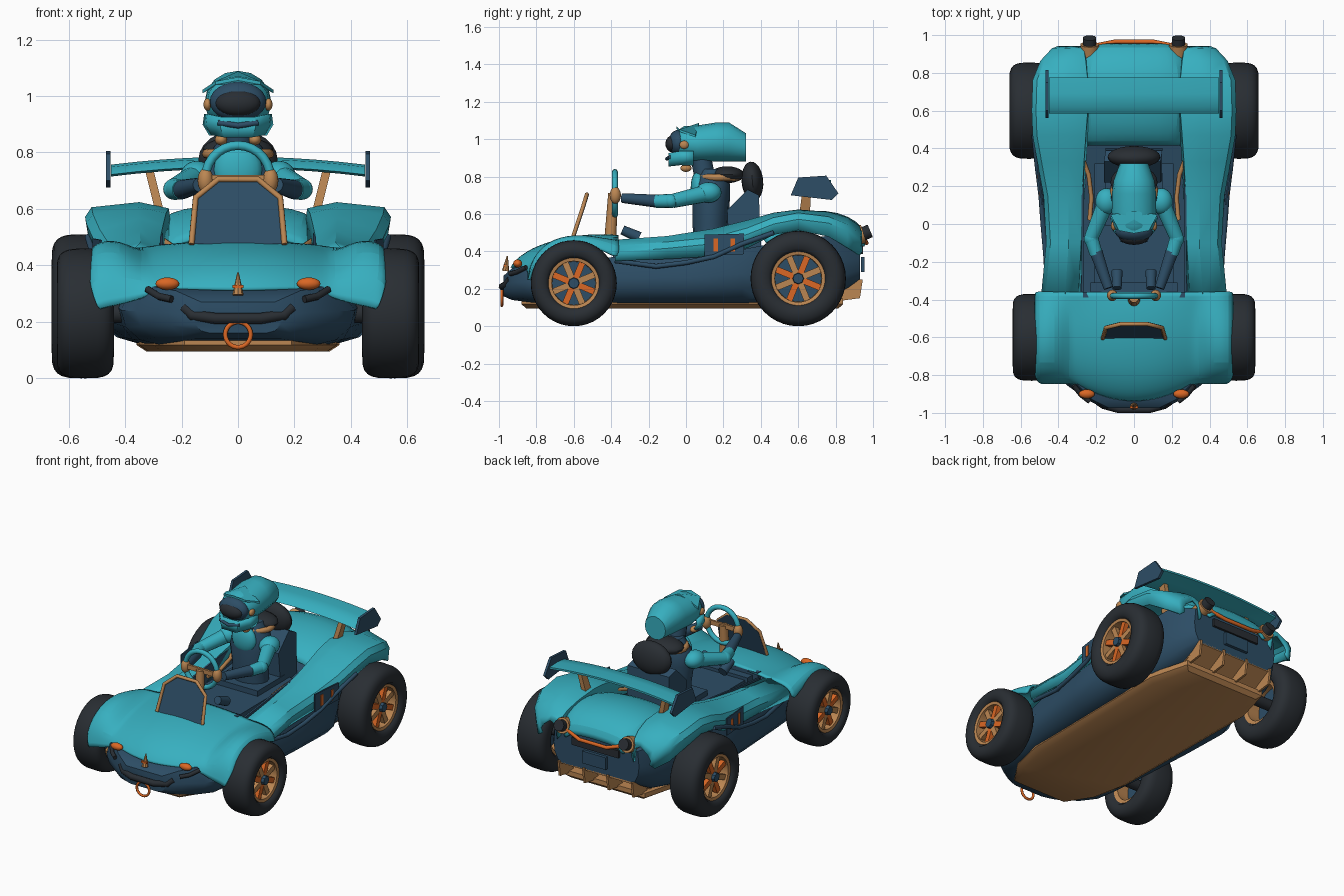
import bpy, bmesh, math
from mathutils import Matrix, Vector, Euler

if "Cube" in bpy.data.objects:
    bpy.data.objects.remove(bpy.data.objects["Cube"])

def material(name, rgb):
    m = bpy.data.materials.new(name)
    m.diffuse_color = (*rgb, 1)
    m.use_nodes = True
    m.node_tree.nodes["Principled BSDF"].inputs["Base Color"].default_value = m.diffuse_color
    return m

TEAL = material("teal", (0.038, 0.43, 0.525))
NAVY = material("navy", (0.026, 0.075, 0.132))
BLACK = material("tyre black", (0.022, 0.027, 0.033))
TAN = material("tan", (0.50, 0.24, 0.085))
ORANGE = material("orange", (0.70, 0.135, 0.018))

def finish(name, bm, mat, mirror=False, solid=0, sub=0, angle=35):
    bmesh.ops.recalc_face_normals(bm, faces=bm.faces)
    me = bpy.data.meshes.new(name)
    bm.to_mesh(me)
    bm.free()
    me.materials.append(mat)
    ob = bpy.data.objects.new(name, me)
    bpy.context.collection.objects.link(ob)
    if mirror:
        ob.modifiers.new("mirror", 'MIRROR').use_clip = True
    if sub:
        ob.modifiers.new("subdivide", 'SUBSURF').levels = sub
    if solid:
        md = ob.modifiers.new("thickness", 'SOLIDIFY')
        md.thickness, md.offset = solid, 0
    bpy.ops.object.select_all(action='DESELECT')
    bpy.context.view_layer.objects.active = ob
    ob.select_set(True)
    bpy.ops.object.shade_smooth_by_angle(angle=math.radians(angle))
    return ob

def grid(name, rows, mat, wrap=False, caps=False, **kw):
    """Skin a list of point rows; wrap closes each row into a ring."""
    bm = bmesh.new()
    vs = [[bm.verts.new(p) for p in r] for r in rows]
    n = len(rows[0])
    for a, b in zip(vs, vs[1:]):
        for i in range(n if wrap else n - 1):
            j = (i + 1) % n
            bm.faces.new((a[i], a[j], b[j], b[i]))
    if caps:
        bm.faces.new(vs[0])
        bm.faces.new(vs[-1])
    return finish(name, bm, mat, **kw)

def place(c, s=(1, 1, 1), rot=(0, 0, 0)):
    return Matrix.LocRotScale(Vector(c), Euler([math.radians(a) for a in rot]), Vector(s))

def box(name, c, s, mat, rot=(0, 0, 0), **kw):
    bm = bmesh.new()
    bmesh.ops.create_cube(bm, size=1, matrix=place(c, s, rot))
    return finish(name, bm, mat, **kw)

def ball(name, c, r, mat, rot=(0, 0, 0), **kw):
    bm = bmesh.new()
    bmesh.ops.create_uvsphere(bm, u_segments=20, v_segments=12, radius=1, matrix=place(c, r, rot))
    return finish(name, bm, mat, **kw)

def rod(name, a, b, r1, r2, mat, n=14, **kw):
    a, b = Vector(a), Vector(b)
    bm = bmesh.new()
    m = Matrix.Translation((a + b) / 2) @ (b - a).to_track_quat('Z', 'Y').to_matrix().to_4x4()
    bmesh.ops.create_cone(bm, cap_ends=True, segments=n, radius1=r1, radius2=r2, depth=(b - a).length, matrix=m)
    return finish(name, bm, mat, **kw)

def tube(name, pts, r, mat, cyclic=False, both=False):
    for s in ((1, -1) if both else (1,)):
        cu = bpy.data.curves.new(name, 'CURVE')
        cu.dimensions, cu.bevel_depth, cu.bevel_resolution, cu.use_fill_caps = '3D', r, 2, True
        sp = cu.splines.new('POLY')
        sp.points.add(len(pts) - 1)
        for p, q in zip(sp.points, pts):
            p.co = (s * q[0], q[1], q[2], 1)
        sp.use_cyclic_u = cyclic
        cu.materials.append(mat)
        bpy.context.collection.objects.link(bpy.data.objects.new(name, cu))

def plate(name, pts, offset, mat, **kw):
    """Flat outline extruded by an offset."""
    return grid(name, [pts, [Vector(p) + Vector(offset) for p in pts]], mat, wrap=True, caps=True, **kw)

def circle(c, r, n=28):
    return [(c[0] + r * math.cos(2 * math.pi * i / n), c[1], c[2] + r * math.sin(2 * math.pi * i / n)) for i in range(n)]

def lathe_x(name, profile, cy, cz, mat, n=40, **kw):
    rows = [[(x, cy + r * math.cos(2 * math.pi * i / n), cz + r * math.sin(2 * math.pi * i / n)) for i in range(n)]
            for x, r in profile]
    return grid(name, rows + rows[:1], mat, wrap=True, mirror=True, **kw)

# Wheels: rounded tyre, rim, spokes and hub
for tag, cy, R, x0, x1, q in (("front", -0.6, 0.23, 0.44, 0.642, .132), ("rear", 0.6, 0.255, 0.45, 0.66, .14)):
    xm, hw = (x0 + x1) / 2, (x1 - x0) / 2
    arc = []
    for i in range(13):
        a = math.pi * i / 12
        c, s = math.cos(a), math.sin(a)
        arc.append((xm - hw * math.copysign(abs(c) ** .6, c), q + .02 + (R - q - .02) * s ** .6))
    lathe_x(tag + "_tyre", [(x0 + .03, q)] + arc + [(x1 - .03, q)], cy, R, BLACK, angle=60)
    lathe_x(tag + "_rim", [(x0 + .02, q + .004), (x1 - .018, q + .004), (x1 - .022, q - .014), (x0 + .03, q - .02)], cy, R, TAN)
    xf = x1 - 0.05
    rod(tag + "_rim_back", (xf - .04, cy, R), (xf - .03, cy, R), q, q, NAVY, n=28, mirror=True)
    rod(tag + "_axle", (0.3, cy, R), (xf - .03, cy, R), .035, .035, BLACK, mirror=True)
    for i in range(8):
        a = math.pi * (i + .5) / 4
        d = q * .56
        box(tag + "_spoke", (xf, cy + d * math.cos(a), R + d * math.sin(a)), (.03, q * .84, .034),
            ORANGE if i % 2 else TAN, rot=(math.degrees(a), 0, 0), mirror=True)
    rod(tag + "_hub", (xf - .03, cy, R), (xf + .035, cy, R), .036, .028, NAVY, n=8, mirror=True)

# Hull: y, top half width, middle half width, bottom half width, top, bottom
HULL = [(-.975, .13, .16, .10, .27, .16), (-.93, .22, .25, .15, .31, .14), (-.85, .30, .36, .22, .325, .13), (-.75, .34, .415, .28, .34, .12),
        (-.6, .36, .425, .32, .36, .12), (-.37, .41, .445, .35, .37, .125), (0, .44, .478, .36, .37, .125),
        (.3, .46, .503, .36, .41, .125), (.4, .44, .45, .35, .43, .125), (.6, .42, .425, .33, .46, .13), (.8, .38, .40, .30, .49, .17), (.93, .30, .31, .25, .46, .24)]
rows = []
for y, a, b, c, zt, zb in HULL:
    zm = zb + (zt - zb) * .55
    half = [(a, zt), (b, zm)]
    for t in (30, 60, 90):
        t = math.radians(t)
        half.append((c + (b - c) * math.cos(t), zm + (zb - zm) * math.sin(t)))
    rows.append([(x, y, z) for x, z in half] + [(-x, y, z) for x, z in reversed(half)])
grid("hull", rows, NAVY, wrap=True, caps=True)

# Flat floor with bevelled outline, rear diffuser and fins
out = [(.19, -.88), (.30, -.72), (.35, -.5), (.36, .58), (.29, .84)]
out = out + [(-x, y) for x, y in reversed(out)]
grid("undertray", [[(x * .9, y * .97, .095) for x, y in out], [(x, y, .118) for x, y in out],
                   [(x, y, .148) for x, y in out]], TAN, wrap=True, caps=True)
plate("diffuser_panel", [(-.28, .76, .14), (.28, .76, .14), (.27, .93, .235), (-.27, .93, .235)], (0, 0, .012), TAN)
for x in (.08, .26):
    plate("diffuser_fin", [(x, .78, .13), (x, .93, .15), (x, .945, .25), (x, .86, .25)], (.014, 0, 0), TAN, mirror=True)

# Bonnet and front wings in one skin: y, nose bow, heights across
COLS = (0, .16, .29, .34, .42, .51, .52)
FRONT = [(-.84, .10, (.31, .315, .315, .29, .265, .25, .24)), (-.82, .09, (.36, .355, .34, .335, .36, .35, .32)),
         (-.74, .06, (.43, .425, .395, .39, .455, .45, .40)), (-.6, .01, (.48, .472, .44, .43, .495, .485, .44)),
         (-.46, 0, (.49, .482, .455, .445, .478, .46, .42)), (-.36, 0, (.482, .477, .465, .455, .455, .43, .35))]
rows = []
for k, (y, bow, zs) in enumerate(FRONT):
    s = .95 if k == 0 else 1
    rows.append([(x * s, y - bow * max(0, 1 - (x / .32) ** 2), z) for x, z in zip(COLS, zs)])
grid("bonnet_and_front_wings", rows, TEAL, mirror=True, sub=2, solid=.014)

# Side rails swelling into rear wings: y, inner x, outer x, top, outer edge, lower edge
RAIL = [(-.38, .30, .485, .455, .425, .35), (-.1, .285, .458, .475, .445, .36), (.15, .28, .472, .515, .47, .375),
        (.33, .27, .505, .56, .52, .42), (.47, .26, .53, .60, .575, .49), (.6, .25, .535, .617, .60, .515),
        (.76, .25, .53, .605, .58, .48), (.86, .26, .49, .575, .54, .42), (.925, .27, .43, .53, .49, .38), (.935, .29, .40, .50, .46, .40)]
grid("rail_and_rear_wing", [[(xi - .01, y, zt - .11), (xi, y, zt - .02), ((xi * .65 + xo * .35), y, zt), (xo - .02, y, zo),
     (xo, y, zo - .03), (xo - .01, y, zl)] for y, xi, xo, zt, zo, zl in RAIL], TEAL, mirror=True, solid=.014)

# Rear deck
DECK = [(.42, .26, .50, .47), (.47, .27, .56, .52), (.6, .28, .605, .57), (.75, .29, .62, .58), (.87, .27, .585, .55),
        (.94, .23, .53, .50), (.95, .21, .47, .45)]
grid("rear_deck", [[(0, y, z), (w * .5, y, z - (z - e) * .25), (w * .85, y, e + .01), (w, y, e - .04)] for y, w, z, e in DECK],
     TEAL, mirror=True, sub=1, solid=.014)

# Tail: orange trim, plate, exhausts
tube("tail_trim", [(-.2, .945, .475), (-.1, .965, .445), (.1, .965, .445), (.2, .945, .475)], .012, ORANGE)
box("tail_plate", (0, .945, .33), (.17, .02, .08), NAVY)
box("tail_vent", (0, .935, .41), (.34, .02, .05), BLACK)
rod("tail_pipe", (.235, .87, .47), (.235, .95, .495), .05, .05, TAN, mirror=True)
rod("tail_pipe_tip", (.235, .945, .493), (.235, .985, .51), .036, .036, BLACK, mirror=True)

# Spoiler: curved blade, end plates, stays
rows = []
for i in range(11):
    x = -.45 + .09 * i
    z = .785 - .14 * x * x
    rows.append([(x, .585, z - .035), (x, .62, z - .008), (x, .69, z), (x, .775, z - .003), (x, .775, z - .015), (x, .69, z - .028), (x, .62, z - .042)])
grid("spoiler_blade", rows, TEAL, wrap=True, caps=True)
plate("spoiler_end", [(.452, .56, .70), (.452, .78, .675), (.452, .815, .71), (.452, .75, .805), (.452, .60, .795)], (.016, 0, 0), NAVY, mirror=True)
plate("spoiler_stay", [(.255, .60, .56), (.255, .66, .56), (.30, .67, .74), (.30, .625, .74)], (.03, 0, 0), TAN, mirror=True)

# Sides: plain panel with accent stripes, pipes
plate("side_panel", [(.481, .10, .375), (.507, .31, .385), (.507, .31, .495), (.481, .10, .49)], (.008, 0, 0), NAVY, mirror=True)
for y in (.16, .25):
    x = .489 + (y - .10) * .124
    plate("side_stripe", [(x, y - .012, .40), (x, y + .012, .40), (x, y + .012, .47), (x, y - .012, .47)], (.004, 0, 0), ORANGE, mirror=True)
tube("side_pipe", [(.455, -.38, .35), (.468, -.16, .32), (.482, .0, .34), (.493, .15, .372), (.512, .3, .44), (.53, .47, .50)], .013, NAVY, both=True)
tube("cockpit_trim", [(.27, .34, .49), (.24, .26, .47), (.225, .14, .45), (.235, .02, .445)], .012, TAN, both=True)
plate("cockpit_side", [(.265, -.37, .36), (.265, .4, .36), (.265, .4, .53), (.265, -.37, .44)], (.012, 0, 0), NAVY, mirror=True)
box("dashboard", (0, -.375, .42), (.54, .03, .11), NAVY)
box("cockpit_floor", (0, -.02, .40), (.42, .68, .06), NAVY)
box("floor_step", (0, -.335, .43), (.46, .05, .04), NAVY)

# Nose details
tube("front_bumper", [(-.19, -.94, .25), (-.16, -.96, .222), (-.08, -.982, .212), (.08, -.982, .212), (.16, -.96, .222), (.19, -.94, .25)], .02, BLACK)
tube("bumper_bar", [(.32, -.855, .315), (.28, -.905, .29), (.235, -.94, .28)], .013, BLACK, both=True)
ball("headlight", (.25, -.9, .335), (.042, .024, .022), ORANGE, mirror=True)
rod("nose_ornament", (0, -.965, .295), (0, -.955, .375), .02, .003, TAN, n=8)
box("nose_ornament_bar", (0, -.97, .325), (.04, .014, .012), ORANGE)
tube("tow_ring", circle((0, -.985, .155), .045), .008, ORANGE, cyclic=True)

# Windscreen with tan frame
shape = [(-.165, -.605, .475), (-.15, -.55, .64), (-.07, -.53, .705), (.07, -.53, .705), (.15, -.55, .64), (.165, -.605, .475)]
plate("windscreen", shape, (0, .012, 0), NAVY)
tube("windscreen_frame", shape, .011, TAN)

# Steering wheel
tube("steering_wheel", circle((0, -.38, .71), .115), .016, TEAL, cyclic=True)
rod("steering_column", (0, -.405, .46), (0, -.39, .71), .032, .026, TAN)
box("steering_spoke", (0, -.385, .705), (.21, .014, .03), TAN)

# Seat and headrest
plate("seat_back", [(.15, .23, .40), (.15, .40, .40), (.15, .39, .70), (.14, .33, .73), (.14, .22, .62)], (-.30, 0, 0), NAVY)
box("seat_cushion", (0, .13, .42), (.30, .28, .09), NAVY)
ball("headrest", (0, .355, .775), (.14, .058, .105), BLACK, rot=(5, 0, 0))
ball("neck_cushion", (0, .22, .81), (.125, .09, .045), BLACK)
tube("neck_collar", [(.11 * math.cos(a * .4), .18 + .10 * math.sin(a * .4), .795) for a in range(16)], .018, TAN, cyclic=True)

# Driver body, arms and boots
rows = []
for y, z, rx, ry in ((.13, .44, .12, .09), (.13, .55, .115, .095), (.135, .68, .14, .1), (.14, .76, .125, .095), (.14, .84, .07, .065)):
    rows.append([(rx * math.cos(i * math.pi / 8), y + ry * math.sin(i * math.pi / 8), z) for i in range(16)])
grid("torso", rows, NAVY, wrap=True, caps=True)
ball("chest_guard", (0, .065, .74), (.085, .04, .09), TEAL)
ball("shoulder", (.145, .12, .715), (.06, .07, .055), TEAL, mirror=True)
rod("upper_arm", (.15, .11, .71), (.225, -.07, .67), .046, .038, TEAL, mirror=True)
ball("elbow", (.225, -.08, .67), (.04, .04, .038), TEAL, mirror=True)
rod("forearm", (.225, -.08, .67), (.20, -.16, .668), .038, .035, TEAL, mirror=True)
rod("sleeve", (.20, -.15, .668), (.135, -.34, .685), .035, .026, NAVY, mirror=True)
ball("hand", (.115, -.378, .70), (.028, .03, .045), TAN, mirror=True)
rod("boot", (.09, -.25, .475), (.09, -.34, .515), .03, .025, NAVY, mirror=True)

# Helmet: stretched shell, visor opening, lens, peak and jaw
rows = []
for y, z, rx, rz in ((-.04, .975, .09, .075), (-.01, .98, .11, .09), (.06, .975, .118, .098), (.16, .985, .117, .104),
                     (.23, .985, .108, .104), (.32, .957, .075, .075)):
    rows.append([(rx * math.cos(i * math.pi / 8), y, z + rz * math.sin(i * math.pi / 8)) for i in range(16)])
grid("helmet_shell", rows, TEAL, wrap=True, caps=True)
ball("goggles", (0, -.04, .98), (.1, .055, .07), NAVY)
ball("goggle_lens", (0, -.07, .975), (.08, .04, .046), BLACK)
plate("helmet_peak", [(-.125, .05, 1.01), (-.08, -.035, 1.04), (0, -.05, 1.055), (.08, -.035, 1.04), (.125, .05, 1.01), (0, .07, 1.075)], (0, 0, .012), TEAL)
grid("jaw_guard", [[(-.11 * k, .04, z), (-.1 * k, -.03, z), (-.055 * k, -.085, z - .01), (.055 * k, -.085, z - .01), (.1 * k, -.03, z), (.11 * k, .04, z)]
                   for z, k in ((.865, .85), (.90, 1.05), (.935, 1))], TEAL, solid=.02)
tube("jaw_slot", [(-.07, -.085, .905), (0, -.102, .895), (.07, -.085, .905)], .01, NAVY)
ball("strap_mount", (.108, -.01, .97), (.014, .025, .022), TAN, mirror=True)
rod("neck", (0, .10, .80), (0, .08, .90), .055, .055, NAVY)
ball("breather", (.06, .0, .845), (.022, .03, .02), TAN, mirror=True)
